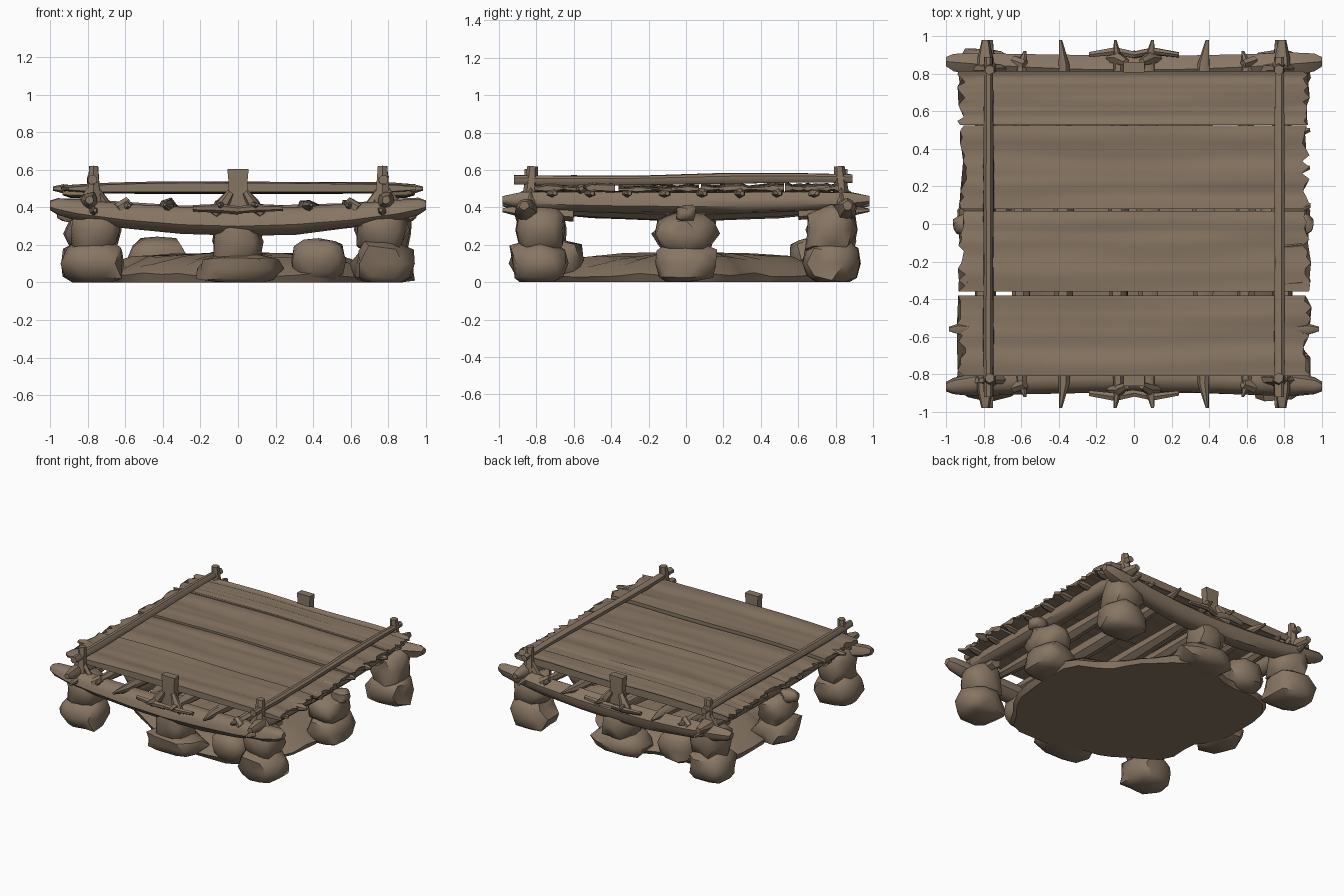
import bpy, bmesh, math, random
from mathutils import Vector, noise

if "Cube" in bpy.data.objects:
    bpy.data.objects.remove(bpy.data.objects["Cube"])

random.seed(4)
brown = bpy.data.materials.new("weathered brown")
brown.diffuse_color = (0.245, 0.18, 0.125, 1)
brown.use_nodes = True
brown.node_tree.nodes["Principled BSDF"].inputs["Base Color"].default_value = brown.diffuse_color


def finish(name, bm, angle=40):
    bmesh.ops.recalc_face_normals(bm, faces=bm.faces)
    me = bpy.data.meshes.new(name)
    bm.to_mesh(me)
    bm.free()
    ob = bpy.data.objects.new(name, me)
    bpy.context.collection.objects.link(ob)
    me.materials.append(brown)
    bpy.ops.object.select_all(action='DESELECT')
    ob.select_set(True)
    bpy.context.view_layer.objects.active = ob
    bpy.ops.object.shade_smooth_by_angle(angle=math.radians(angle))
    return ob


def skin(bm, rings):
    """Bridge closed rings and cap both ends."""
    n = len(rings[0])
    vs = [[bm.verts.new(p) for p in r] for r in rings]
    for a, b in zip(vs, vs[1:]):
        for i in range(n):
            bm.faces.new((a[i], a[(i + 1) % n], b[(i + 1) % n], b[i]))
    bm.faces.new(vs[0])
    bm.faces.new(vs[-1])


def log(name, pts, radii, sides=8, wobble=0.12):
    """Rough timber swept along a list of points."""
    bm = bmesh.new()
    pts = [Vector(p) for p in pts]
    d = (pts[-1] - pts[0]).normalized()
    u = d.cross(Vector((0, 0, 1)) if abs(d.z) < 0.8 else Vector((0, 1, 0))).normalized()
    v = d.cross(u)
    grain = [1 + random.uniform(-wobble, wobble) for _ in range(sides)]
    rings = []
    for p, r in zip(pts, radii):
        ring = []
        for i in range(sides):
            a = 2 * math.pi * (i + 0.5) / sides
            k = r * grain[i] * (1 + random.uniform(-wobble, wobble) / 2)
            ring.append(p + (u * math.cos(a) + v * math.sin(a)) * k)
        rings.append(ring)
    skin(bm, rings)
    return finish(name, bm)


def stone(name, c, half, rough=0.3, box=0.75):
    """Rough-hewn boulder: squarish lump, flattened at the ground."""
    bm = bmesh.new()
    bmesh.ops.create_icosphere(bm, subdivisions=2, radius=1)
    seed = Vector([random.uniform(-9, 9) for _ in range(3)])
    for w in bm.verts:
        p = w.co.copy()
        q = Vector([math.copysign(abs(t) ** box, t) for t in p])
        q *= 1 + rough * noise.noise(p * 1.6 + seed)
        w.co = Vector([c[i] + q[i] * half[i] for i in range(3)])
        w.co.z = max(w.co.z, 0)
    return finish(name, bm, 45)


# stacked corner stones
for sx in (-1, 1):
    for sy in (-1, 1):
        stone("corner_base_stone", (sx * .77, sy * .78, .10), (.165, .155, .125))
        stone("corner_upper_stone", (sx * .765, sy * .775, .28), (.135, .135, .14))

# middle stones on the four sides
for s in (-1, 1):
    stone("front_mid_base_stone", (0, s * .76, .07), (.23, .15, .09))
    stone("front_mid_upper_stone", (0, s * .78, .22), (.13, .12, .14))
    stone("side_mid_base_stone", (s * .79, 0, .10), (.15, .165, .12))
    stone("side_mid_upper_stone", (s * .79, 0, .26), (.13, .165, .11))
    stone("side_mid_cap_stone", (s * .89, 0, .37), (.07, .055, .045))
    stone("loose_boulder", (s * .43, -s * .68, .12), (.15, .13, .12), .25)

# low mound beneath the platform, longest towards two corners
bm = bmesh.new()
rings = []
for f, z in ((.97, 0), (1, .04), (.88, .09), (.72, .13), (.45, .145), (.15, .15)):
    ring = []
    for i in range(40):
        a = 2 * math.pi * i / 40
        n = 1 + .08 * math.sin(5 * a + 1) + .04 * math.sin(9 * a)
        r = n * (.79 + .11 * math.cos(2 * (a + math.pi / 4)))
        x, y = (max(-.78, min(.78, r * t)) * f for t in (math.cos(a), math.sin(a)))
        ring.append((x, y, z + (random.uniform(-.012, .012) if z else 0)))
    rings.append(ring)
skin(bm, rings)
finish("ground_mound", bm)

# sagging main beams, front and back, bowed inwards
for s in (-1, 1):
    xs = [-1, -.96, -.85, -.6, -.3, 0, .3, .6, .85, .96, 1]
    log("main_beam", [(x, s * (.82 + .045 * x * x), .325 + .085 * x * x) for x in xs],
        [.025, .045, .06, .068, .077, .08, .077, .068, .06, .045, .025], 10)
    # side logs with pointed ends
    ys = [-.98, -.88, -.6, -.3, 0, .3, .6, .88, .98]
    log("side_log", [(s * .79, y, .425 + .015 * y * y) for y in ys],
        [.022, .045, .055, .06, .06, .06, .055, .045, .022], 9)
    for t in (-1, 1):
        # upright pegs holding the rails, with small stubs and brackets
        log("corner_post", [(s * .77, t * .83, .36), (s * .77, t * .83, .5), (s * .77, t * .82, .62)],
            [.05, .035, .027], 6)
        log("lower_stub", [(s * .77, t * .6, .37), (s * .77, t * .88, .38), (s * .76, t * .98, .385)],
            [.04, .03, .01], 6)
        log("bracket_left", [(s * .69, t * .83, .40), (s * .76, t * .83, .5)], [.025, .02], 5)
        log("bracket_right", [(s * .85, t * .83, .40), (s * .78, t * .83, .5)], [.025, .02], 5)
    # top rails
    log("top_rail", [(s * .775, y, .55 + .008 * math.sin(3 * y)) for y in (-.92, -.6, -.2, .2, .6, .89)],
        [.026, .03, .027, .03, .027, .024], 8, .06)

# joists under the planks, pointed ends
for x in (-.6, -.37, -.08, .08, .37, .6):
    e = .98 if abs(x) < .5 else .92
    side = -1 if x < 0 else 1
    tip = -.02 if abs(x) > .5 else .02
    ys = [-e, -.85, -.5, 0, .5, .85, e]
    log("joist", [(x + tip * side * (abs(y) > .9), y, .385 + .03 * y * y) for y in ys],
        [.008, .03, .048, .06, .048, .03, .008], 7)

# middle posts with splayed braces and short tie sticks
for s in (-1, 1):
    bm = bmesh.new()
    skin(bm, [[(x * w, s * .835 + y * .028, z) for x, y in ((-1, -1), (1, -1), (1, 1), (-1, 1))]
              for z, w in ((.33, .05), (.45, .05), (.53, .05), (.605, .057))])
    finish("mid_post", bm)
    for t in (-1, 1):
        log("mid_brace", [(t * .13, s * .88, .36), (t * .08, s * .88, .42), (t * .04, s * .86, .48)],
            [.022, .032, .02], 6)
        log("tie_stick", [(t * .24, s * .90, .395), (t * .1, s * .92, .395), (0, s * .90, .385)],
            [.015, .022, .02], 6)
        log("beam_wedge", [(t * .64, s * .87, .39), (t * .58, s * .85, .43)], [.03, .025], 6)


def plank(y0, y1, x_half, z):
    """Board with rippled grain and ragged ends."""
    bm = bmesh.new()
    nx, ny = 18, 14
    grain = [random.uniform(-.006, .006) for _ in range(ny + 1)]
    ends = [[x_half + random.uniform(-.05, 0) for _ in range(ny + 1)] for _ in (0, 1)]
    rings = []
    for i in range(nx + 1):
        f = 2 * i / nx - 1
        top, bot = [], []
        for j in range(ny + 1):
            y = y0 + (y1 - y0) * j / ny
            x = f * (ends[0][j] if f < 0 else ends[1][j])
            n = noise.noise(Vector((x * 1.5, y * 9, z * 30)))
            thin = .012 * abs(f) ** 8
            top.append((x, y, z + grain[j] + n * .012 - thin))
            bot.append((x, y, z - .045 - grain[j] + thin))
        rings.append(top + bot[::-1])
    skin(bm, rings)
    finish("deck_plank", bm, 60)


# deck boards laid left to right
plank(-.81, -.38, .945, .525)
plank(-.36, .07, .945, .52)
plank(.08, .525, .94, .525)
plank(.528, .815, .945, .525)

# crossbar and splintered ends poking out beside the boards
log("crossbar", [(x, -.56, .5) for x in (-.985, -.93, -.85, 0, .85, .93, .985)],
    [.012, .028, .015, .012, .015, .028, .012], 7)
for s in (-1, 1):
    for k in range(8):
        y = -.72 + k * .2
        log("board_splinter", [(s * .8, y, .48), (s * .89, y + .01, .48), (s * random.uniform(.91, .94), y + .02, .475)],
            [.03, .028, .012], 6)
